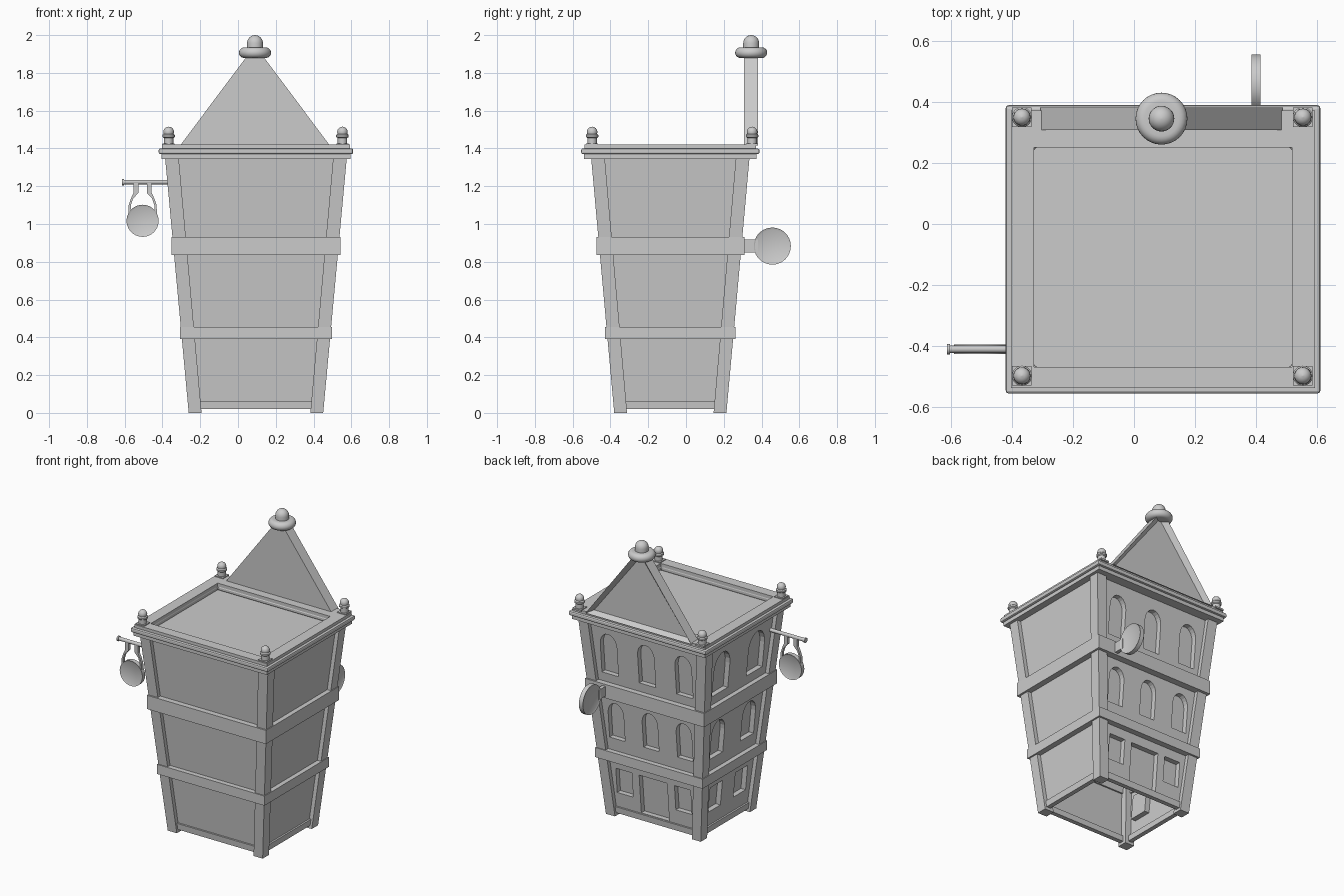
import bpy, bmesh, math
from mathutils import Matrix

if "Cube" in bpy.data.objects:
    bpy.data.objects.remove(bpy.data.objects["Cube"])

CX, CY = 0.095, -0.083          # tower axis
INSET, DEPTH = 0.027, 0.035     # wall set back from posts, opening depth


def half(z, d=0.0):
    """Half width in x and y of the flaring tower at height z."""
    return 0.356 + 0.0925 * z + d, 0.297 + 0.0905 * z + d


def make(name, verts, faces, bevel=0, seg=2):
    me = bpy.data.meshes.new(name)
    me.from_pydata(verts, [], faces)
    bm = bmesh.new()
    bm.from_mesh(me)
    bmesh.ops.recalc_face_normals(bm, faces=bm.faces)
    bm.to_mesh(me)
    bm.free()
    ob = bpy.data.objects.new(name, me)
    bpy.context.collection.objects.link(ob)
    if bevel:
        m = ob.modifiers.new("bevel", 'BEVEL')
        m.width, m.segments = bevel, seg
    return ob


def prism_faces(n, o=0):
    """Faces of a prism whose two n-gon caps follow each other."""
    return [[o + i for i in range(n)], [o + n + i for i in range(n)]] + \
        [[o + i, o + (i + 1) % n, o + n + (i + 1) % n, o + n + i] for i in range(n)]


def rect(hx, hy, z, cx=CX, cy=CY):
    return [(cx + sx * hx, cy + sy * hy, z) for sx, sy in ((-1, -1), (1, -1), (1, 1), (-1, 1))]


def frame(name, outer0, inner0, outer1, inner1, bevel=0):
    """Four-sided ring between a lower and an upper outline."""
    f = []
    for i in range(4):
        j = (i + 1) % 4
        f += [[i, j, 4 + j, 4 + i], [8 + i, 8 + j, 12 + j, 12 + i],
              [i, j, 8 + j, 8 + i], [4 + i, 4 + j, 12 + j, 12 + i]]
    return make(name, outer0 + inner0 + outer1 + inner1, f, bevel)


def lathe(name, profile, loc, n=24):
    verts = [(loc[0] + r * math.cos(2 * math.pi * k / n), loc[1] + r * math.sin(2 * math.pi * k / n), z)
             for r, z in profile for k in range(n)]
    faces = [[a * n + k, a * n + (k + 1) % n, (a + 1) * n + (k + 1) % n, (a + 1) * n + k]
             for a in range(len(profile) - 1) for k in range(n)]
    faces += [list(range(n)), [(len(profile) - 1) * n + k for k in range(n)]]
    ob = make(name, verts, faces)
    smooth(ob)
    return ob


def smooth(ob):
    bpy.ops.object.select_all(action='DESELECT')
    bpy.context.view_layer.objects.active = ob
    ob.select_set(True)
    bpy.ops.object.shade_smooth_by_angle(angle=math.radians(35))


def cyl(name, r, length, loc, axis, n=32, rim=0):
    bm = bmesh.new()
    bmesh.ops.create_cone(bm, cap_ends=True, segments=n, radius1=r, radius2=r, depth=length)
    if rim:
        caps = [f for f in bm.faces if len(f.verts) > 4]
        bmesh.ops.inset_individual(bm, faces=caps, thickness=rim, depth=-rim / 2)
    rot = Matrix.Rotation(math.pi / 2, 4, 'Y' if axis == 'X' else 'X')
    bm.transform(Matrix.Translation(loc) @ rot)
    me = bpy.data.meshes.new(name)
    bm.to_mesh(me)
    bm.free()
    ob = bpy.data.objects.new(name, me)
    bpy.context.collection.objects.link(ob)
    smooth(ob)


# window and door outlines on the back and left walls
def outline(u, w, z0, z1, arch):
    if not arch:
        return [(u - w, z0), (u + w, z0), (u + w, z1), (u - w, z1)]
    s = z1 - 1.3 * w
    return [(u - w, z0), (u + w, z0)] + [
        (u + w * math.cos(t * math.pi / 10), s + 1.3 * w * math.sin(t * math.pi / 10)) for t in range(11)]


cv, cf = [], []


def opening(side, *args):
    pts = outline(*args)
    o = len(cv)
    for d in (-INSET + 0.05, -INSET - DEPTH):
        for u, z in pts:
            hx, hy = half(z, d)
            cv.append((CX + u, CY + hy, z) if side == "back" else (CX - hx, CY + u, z))
    cf.extend(prism_faces(len(pts), o))


opening("back", 0, 0.105, 0.065, 0.33, False)
for s in (-1, 1):
    opening("back", s * 0.22, 0.06, 0.16, 0.33, False)
    opening("left", s * 0.135, 0.065, 0.16, 0.33, False)
    opening("left", s * 0.165, 0.07, 0.54, 0.79, True)
    opening("left", s * 0.185, 0.085, 0.99, 1.27, True)
for s in (-1, 0, 1):
    opening("back", s * 0.255, 0.058, 0.54, 0.79, True)
    opening("back", s * 0.28, 0.062, 0.99, 1.27, True)

# hollow flaring walls, open underneath
walls = make("walls", rect(*half(0.02, -INSET), 0.02) + rect(*half(1.35, -INSET), 1.35), prism_faces(4))
cutter = make("opening_cutter", cv, cf)
cutter.hide_render = True
mod = walls.modifiers.new("openings", 'BOOLEAN')
mod.operation, mod.solver, mod.object = 'DIFFERENCE', 'EXACT', cutter
dg = bpy.context.evaluated_depsgraph_get()
cut_mesh = bpy.data.meshes.new_from_object(walls.evaluated_get(dg))
walls.modifiers.clear()
walls.data = cut_mesh
bpy.data.objects.remove(cutter)
bm = bmesh.new()
bm.from_mesh(cut_mesh)
bmesh.ops.delete(bm, geom=[f for f in bm.faces if all(v.co.z < 0.03 for v in f.verts)], context='FACES_ONLY')
bm.to_mesh(cut_mesh)
bm.free()

# leaning corner posts
for sx in (-1, 1):
    for sy in (-1, 1):
        v = []
        for z, w in ((0, 0.068), (1.35, 0.072)):
            hx, hy = half(z)
            v += [(CX + sx * (hx - a), CY + sy * (hy - b), z) for a, b in ((0, 0), (w, 0), (w, w), (0, w))]
        make("corner_post", v, prism_faces(4))

# skirting and floor bands
frame("skirting", rect(*half(0.02, -0.015), 0.02), rect(*half(0.02, -0.045), 0.02),
      rect(*half(0.062, -0.015), 0.062), rect(*half(0.062, -0.045), 0.062))
for z0, z1, hx, hy in ((0.39, 0.455, 0.403, 0.345), (0.837, 0.93, 0.447, 0.392)):
    frame("floor_band", rect(hx, hy, z0), rect(hx - 0.05, hy - 0.05, z0),
          rect(hx, hy, z1), rect(hx - 0.05, hy - 0.05, z1))

# cornice and sunken roof
make("roof_slab", rect(0.5, 0.457, 1.345) + rect(0.5, 0.457, 1.372), prism_faces(4))
for z0, z1, d, b in ((1.37, 1.4, 0.0, 0.009), (1.398, 1.42, -0.018, 0.0)):
    frame("cornice", rect(0.515 + d, 0.472 + d, z0), rect(0.422, 0.359, z0, CX, -0.109),
          rect(0.515 + d, 0.472 + d, z1), rect(0.422, 0.359, z1, CX, -0.109), b)

# corner finials
for x in (-0.367, 0.553):
    for y in (-0.497, 0.35):
        make("finial_base", rect(0.032, 0.032, 1.415, x, y) + rect(0.032, 0.032, 1.426, x, y), prism_faces(4))
        ball = [(0.028 * math.cos(a), 1.487 + 0.028 * math.sin(a)) for a in
                [math.radians(t) for t in range(-20, 90, 18)]]
        lathe("corner_finial", [(0.025, 1.42), (0.025, 1.455), (0.033, 1.461), (0.033, 1.471)]
              + ball + [(0.001, 1.515)], (x, y), 20)

# pointed gable with a framed panel on the back
tri = [(-0.307, 1.415), (0.487, 1.415), (0.09, 1.945)]
gable = make("gable", [(x, y, z) for y in (0.308, 0.382) for x, z in tri], prism_faces(3))
bm = bmesh.new()
bm.from_mesh(gable.data)
bmesh.ops.inset_individual(bm, faces=[f for f in bm.faces if f.normal.y > 0.9], thickness=0.05, depth=-0.03)
bm.to_mesh(gable.data)
bm.free()

# large finial on the gable
ring = [(0.057 + 0.028 * math.cos(a), 1.907 + 0.028 * math.sin(a)) for a in
        [math.radians(t) for t in range(-90, 91, 18)]]
dome = [(0.042 * math.cos(a), 1.958 + 0.042 * math.sin(a)) for a in
        [math.radians(t) for t in range(0, 90, 15)]]
lathe("gable_finial", ring + [(0.042, 1.935)] + dome + [(0.001, 2.0)], (0.09, 0.345), 32)

# round sign on the back wall
cyl("back_sign", 0.098, 0.03, (0.4, 0.457, 0.883), 'X', 40, 0.012)
make("back_sign_arm", [(x, y, z) for x in (0.388, 0.412)
                       for y, z in ((0.25, 0.85), (0.38, 0.85), (0.38, 0.917), (0.25, 0.917))], prism_faces(4))

# hanging sign on the left
cyl("sign_pole", 0.012, 0.29, (-0.46, -0.41, 1.222), 'X', 16)
cyl("sign_pole_cap", 0.017, 0.01, (-0.608, -0.41, 1.222), 'X', 16)
cyl("hanging_sign", 0.085, 0.03, (-0.505, -0.41, 1.017), 'Y', 40, 0.01)
for s in (-1, 1):
    path = [(0.035, 1.22), (0.035, 1.165), (0.056, 1.135), (0.068, 1.10), (0.07, 1.05)]
    strip = [(d + w, z) for d, z, w in [(*p, 0.013 if i < 2 else 0.006) for i, p in enumerate(path)]]
    strip += [(d - w, z) for d, z, w in [(*p, 0.013 if i < 2 else 0.006) for i, p in enumerate(path)]][::-1]
    make("sign_hanger", [(-0.505 + s * d, y, z) for y in (-0.42, -0.4) for d, z in strip],
         prism_faces(len(strip)))
